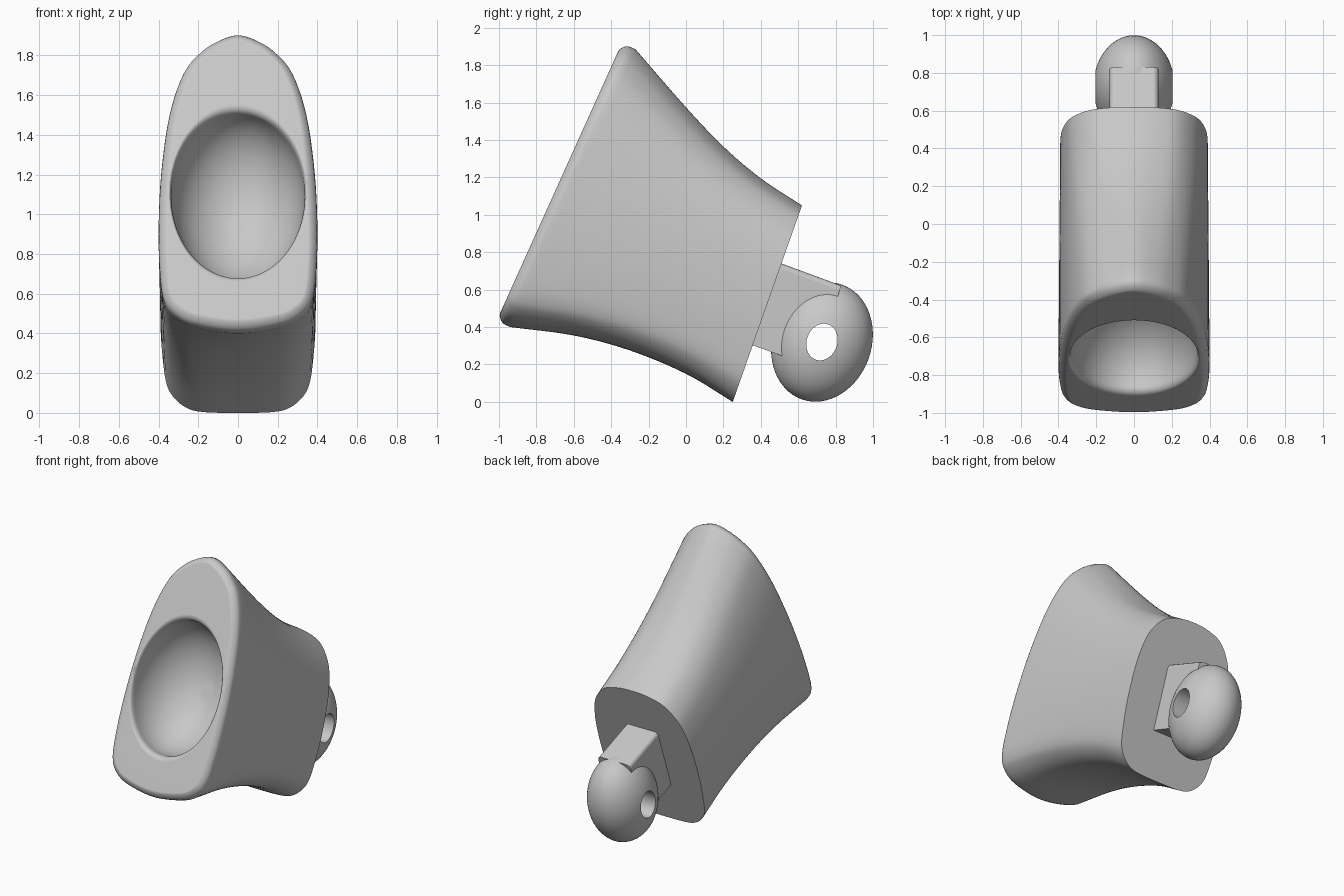
import bpy, bmesh
from math import sin, cos, pi, atan2, sqrt, radians
from mathutils import Vector

default_cube = bpy.data.objects.get("Cube")
if default_cube:
    bpy.data.objects.remove(default_cube, do_unlink=True)

grey = bpy.data.materials.new("plain grey")
grey.use_nodes = True
colour = (0.58, 0.58, 0.58, 1)
grey.diffuse_color = colour
grey.node_tree.nodes["Principled BSDF"].inputs["Base Color"].default_value = colour


def finish(name, bm, angle):
    """Turn a bmesh into a smooth shaded object with sharp edges kept."""
    bmesh.ops.recalc_face_normals(bm, faces=bm.faces)
    mesh = bpy.data.meshes.new(name)
    bm.to_mesh(mesh)
    bm.free()
    mesh.materials.append(grey)
    obj = bpy.data.objects.new(name, mesh)
    bpy.context.collection.objects.link(obj)
    bpy.ops.object.select_all(action='DESELECT')
    obj.select_set(True)
    bpy.context.view_layer.objects.active = obj
    bpy.ops.object.shade_smooth_by_angle(angle=radians(angle))
    weighted = obj.modifiers.new("even shading", 'WEIGHTED_NORMAL')
    weighted.keep_sharp = True
    return obj


def spline(points, steps, closed=False):
    """Catmull-Rom curve through 2D points."""
    p = [Vector(q) for q in points]
    if closed:
        p = [p[-1]] + p + p[:2]
    else:
        p = [2 * p[0] - p[1]] + p + [2 * p[-1] - p[-2]]
    out = []
    for a, b, c, d in zip(p, p[1:], p[2:], p[3:]):
        for i in range(steps):
            t = i / steps
            out.append(b + (c - a) * (t / 2) + (a * 2 - b * 5 + c * 4 - d) * (t * t / 2)
                       + (b * 3 - a - c * 3 + d) * (t ** 3 / 2))
    return out if closed else out + [p[-2]]


def outline(half):
    """Mirror a half section (x, height fraction) into a smooth loop."""
    return spline(half + [(-x, t) for x, t in half[-2:0:-1]], 5, True)


def inset(loop, distance):
    out = []
    for i, p in enumerate(loop):
        along = (loop[(i + 1) % len(loop)] - loop[i - 1]).normalized()
        out.append(p + Vector((-along.y, along.x)) * distance)
    return out


def bridge(bm, rings, wrap=False):
    pairs = list(zip(rings, rings[1:])) + ([(rings[-1], rings[0])] if wrap else [])
    for a, b in pairs:
        for i in range(len(a)):
            j = (i + 1) % len(a)
            bm.faces.new((a[i], a[j], b[j], b[i]))


# Flared body: sections run from the slanted front to the slanted back
front_half = [(0, 0), (.12, .007), (.25, .027), (.33, .06), (.37, .1), (.39, .17), (.4, .33),
              (.387, .53), (.345, .73), (.275, .87), (.19, .94), (.1, .98), (0, 1)]
back_half = [(0, 0), (.16, .003), (.25, .02), (.32, .07), (.36, .14), (.38, .27), (.39, .42),
             (.387, .6), (.37, .73), (.33, .85), (.24, .95), (.12, .99), (0, 1)]
front_loop, back_loop = outline(front_half), outline(back_half)
top_line = spline([(-.27, 1.885), (0, 1.575), (.2, 1.365), (.4, 1.195), (.62, 1.05)], 5)
bottom_line = spline([(-.94, .4), (-.6, .355), (-.3, .275), (0, .15), (.25, 0)], 5)

bm = bmesh.new()


def ring(loop, base, up, scale=1.0):
    return [bm.verts.new((p.x, base.x + up.x * p.y * scale, base.y + up.y * p.y * scale))
            for p in loop]


rings = []
last = len(top_line) - 1
for i, (top, base) in enumerate(zip(top_line, bottom_line)):
    section = [a.lerp(b, i / last) for a, b in zip(front_loop, back_loop)]
    rings.append(ring(section, base, top - base))
rings.reverse()
bm.faces.new(rings[0])

# Rounded lip around the front face
base = bottom_line[0]
length = (top_line[0] - base).length
up = (top_line[0] - base).normalized()
outward = Vector((-up.y, up.x))
flat_loop = [Vector((p.x, p.y * length)) for p in front_loop]
thick = .08
for forward, cut in [(.03, 0), (.045, .003), (.058, .011), (.069, .022), (.077, .034), (thick, .045)]:
    lip = inset(flat_loop, cut)
    rings.append(ring(lip, base + outward * forward, up))

# Oval bowl with a softened rim sunk into the front face
face_base = base + outward * thick
centre_v = (1.105 - face_base.y) / up.y
angles = [atan2((p.y - centre_v) / .46, p.x / .34) for p in lip]


def bowl_ring(half_width, half_height, depth):
    oval = [Vector((half_width * cos(a), centre_v + half_height * sin(a))) for a in angles]
    rings.append(ring(oval, face_base - outward * depth, up))


rim = .04
for i in range(6):
    a = i / 6 * pi / 2
    bowl_ring(.348 - .012 * sin(a), .495 - rim * sin(a), rim * (1 - cos(a)))
for i in range(16):
    a = i / 16 * pi / 2
    bowl_ring(.336 * cos(a), .455 * cos(a), rim + .36 * sin(a))
bridge(bm, rings)
bm.faces.new(rings[-1])
finish("flared_body", bm, 40)

# Tongue joining the body to the ball, with rounded upper edges
bm = bmesh.new()
side = [(.45, .762), (.83, .622), (.81, .56), (.62, .42), (.53, .24), (.32, .316)]
left, right = [[bm.verts.new((x, y, z)) for y, z in side] for x in (.13, -.13)]
bm.faces.new(left)
bm.faces.new(right[::-1])
bridge(bm, [left, right])
top_edges = [bm.edges.get((s[0], s[1])) for s in (left, right)]
bmesh.ops.bevel(bm, geom=top_edges, offset=.03, segments=4, profile=.5, affect='EDGES')
finish("tongue", bm, 35)

# Oval ball pierced sideways: a profile swept about the x axis
bm = bmesh.new()
half_x, long_r, hole_r, aspect = .215, .325, .1, .815
tilt_up, tilt_along = Vector((.332, .943)), Vector((.943, -.332))
ball_centre = Vector((.727, .32))
hole_x = half_x * sqrt(1 - (hole_r / long_r) ** 2)
end = atan2(hole_x / half_x, hole_r / long_r)
profile = [(half_x * sin(a), long_r * cos(a))
           for a in (end * (i / 16 - 1) for i in range(33))]
rings = []
for x, r in profile:
    loop = []
    for k in range(64):
        a = k / 64 * 2 * pi
        p = ball_centre + tilt_up * (r * cos(a)) + tilt_along * (r * aspect * sin(a))
        loop.append(bm.verts.new((x, p.x, p.y)))
    rings.append(loop)
bridge(bm, rings, wrap=True)
finish("pierced_ball", bm, 40)
